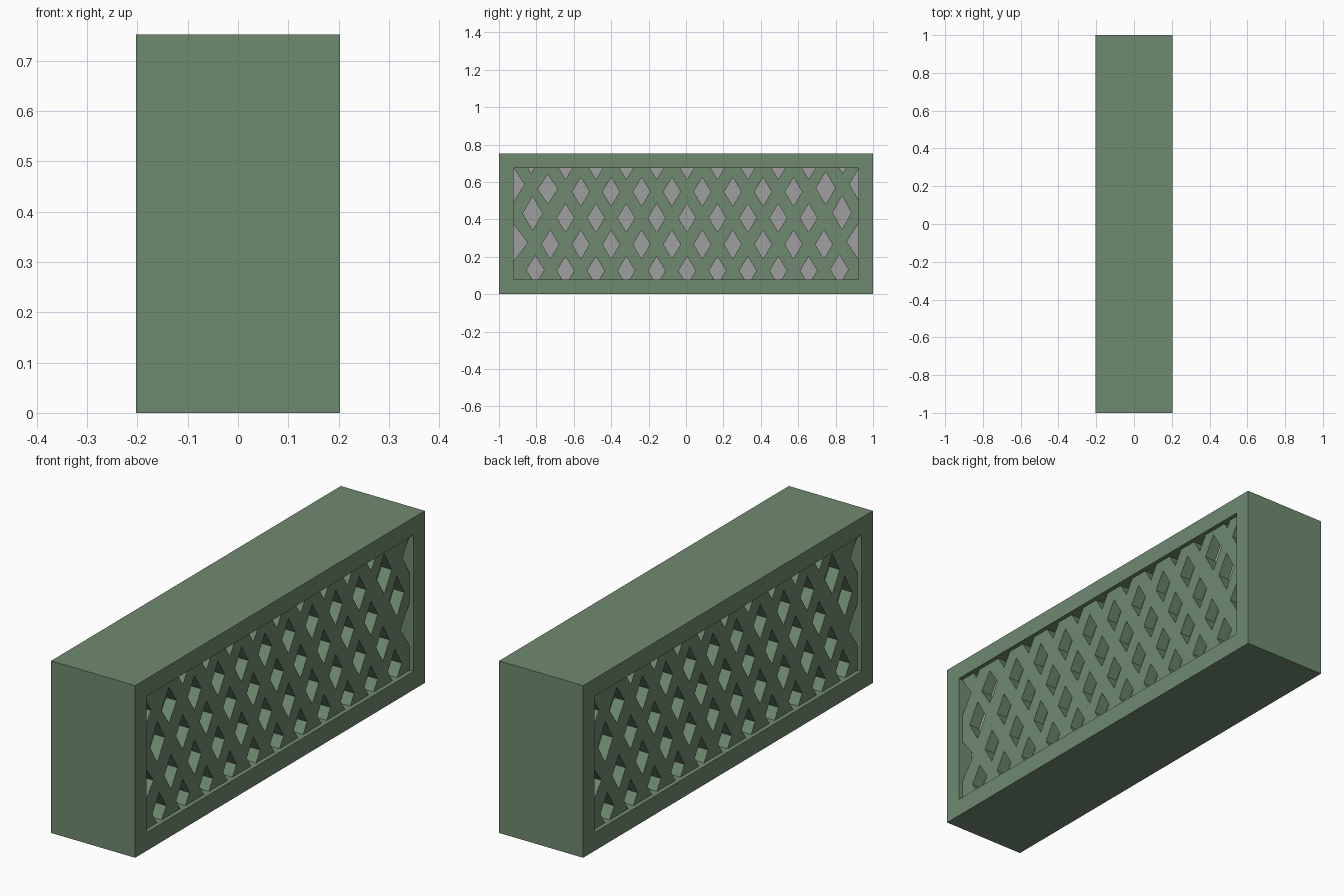
import bpy, bmesh, math
from mathutils import Matrix

if "Cube" in bpy.data.objects:
    bpy.data.objects.remove(bpy.data.objects["Cube"])

HX, HY, TOP = 0.203, 1.0, 0.752          # outer half depth, half length, height
OY, OZ0, OZ1 = 0.922, 0.08, 0.676        # opening in the frame
FACE, BACK = 0.184, 0.132                # outer and inner planes of the lattice


def material(name, rgb):
    m = bpy.data.materials.new(name)
    m.diffuse_color = (*rgb, 1)
    m.use_nodes = True
    m.node_tree.nodes["Principled BSDF"].inputs["Base Color"].default_value = m.diffuse_color
    return m


green = material("sage green", (0.16, 0.255, 0.163))
grey = material("inner grey", (0.35, 0.345, 0.35))


def finish(bm, name, mat):
    bmesh.ops.recalc_face_normals(bm, faces=bm.faces[:])
    me = bpy.data.meshes.new(name)
    bm.to_mesh(me)
    bm.free()
    me.materials.append(mat)
    ob = bpy.data.objects.new(name, me)
    bpy.context.collection.objects.link(ob)
    return ob


def prism(bm, outline, x0, x1):
    """Extrude a closed (y, z) outline along x."""
    a = [bm.verts.new((x0, y, z)) for y, z in outline]
    b = [bm.verts.new((x1, y, z)) for y, z in outline]
    n = len(a)
    bm.faces.new(a)
    bm.faces.new(b[::-1])
    for i in range(n):
        bm.faces.new((a[i], a[(i + 1) % n], b[(i + 1) % n], b[i]))


def rect(y, z0, z1):
    return [(-y, z0), (y, z0), (y, z1), (-y, z1)]


# Rectangular frame, open through x
bm = bmesh.new()
rings = [[bm.verts.new((x, y, z)) for y, z in r]
         for x, r in ((HX, rect(HY, 0, TOP)), (HX, rect(OY, OZ0, OZ1)),
                      (-HX, rect(OY, OZ0, OZ1)), (-HX, rect(HY, 0, TOP)))]
for k in range(4):
    p, q = rings[k], rings[(k + 1) % 4]
    for i in range(4):
        j = (i + 1) % 4
        bm.faces.new((p[i], p[j], q[j], q[i]))
finish(bm, "outer_frame", green)

# Grey core behind the lattice
bm = bmesh.new()
prism(bm, rect(OY, OZ0, OZ1), -BACK, BACK)
finish(bm, "inner_core", grey)

# Diamond openings: (y, z, half width, half height)
PITCH = 0.1625
holes = []
for row, z in enumerate((0.126, 0.266, 0.408, 0.548, 0.69)):
    if row % 2 == 0:
        holes += [(0.006 + i * PITCH, z, 0.046, 0.076) for i in range(-4, 5)]
    else:
        last = 5 if row == 1 else 4
        holes += [((i - 0.5) * PITCH + 0.006, z, 0.046, 0.077)
                  for i in range(1 - last, last + 1)]
# Larger, shifted openings near the two ends
holes += [(-0.806, 0.13, 0.048, 0.076), (0.82, 0.132, 0.048, 0.08),
          (-0.922, 0.275, 0.076, 0.098), (0.925, 0.282, 0.066, 0.1),
          (-0.82, 0.432, 0.053, 0.09), (0.834, 0.436, 0.05, 0.09),
          (-0.739, 0.562, 0.053, 0.079), (0.747, 0.567, 0.052, 0.088),
          (-0.929, 0.587, 0.066, 0.1), (0.932, 0.588, 0.058, 0.1),
          (-0.828, 0.722, 0.046, 0.076), (0.838, 0.722, 0.046, 0.076)]

bm = bmesh.new()
for y, z, w, h in holes:
    prism(bm, [(y - w, z), (y, z - h), (y + w, z), (y, z + h)],
          BACK - 0.03, FACE + 0.03)
cutter = finish(bm, "diamond_cutter", green)

# Lattice panel with the diamonds cut out
bm = bmesh.new()
prism(bm, rect(OY, OZ0, OZ1), BACK + 0.0005, FACE)
panel = finish(bm, "lattice_right", green)
mod = panel.modifiers.new("cut", 'BOOLEAN')
mod.operation = 'DIFFERENCE'
mod.solver = 'EXACT'
mod.object = cutter
dg = bpy.context.evaluated_depsgraph_get()
cut_mesh = bpy.data.meshes.new_from_object(panel.evaluated_get(dg))
panel.modifiers.clear()
panel.data = cut_mesh
bpy.data.objects.remove(cutter)

# The other side is the same panel turned half way round
left = bpy.data.objects.new("lattice_left", cut_mesh.copy())
left.data.transform(Matrix.Rotation(math.pi, 4, 'Z'))
bpy.context.collection.objects.link(left)
